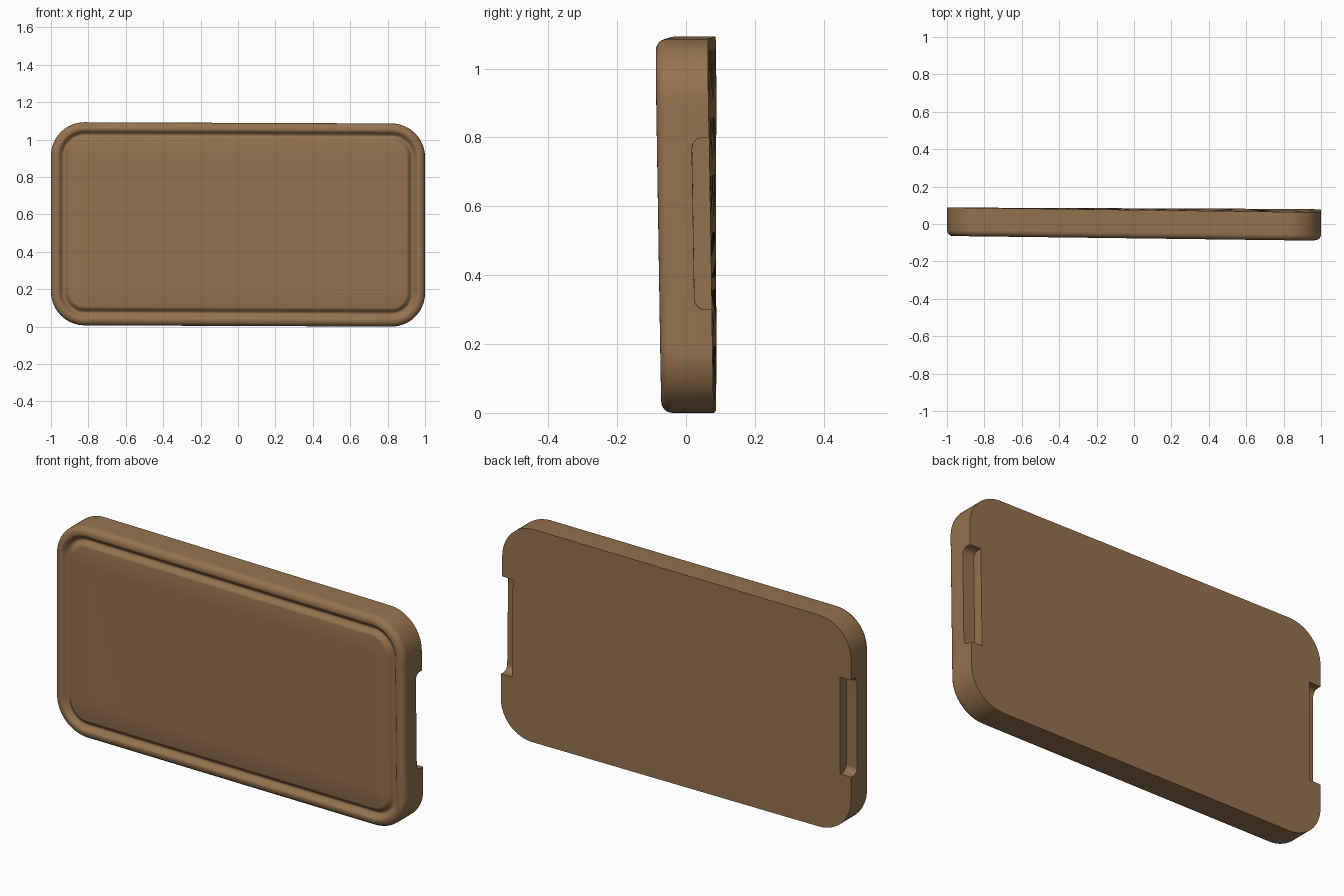
import bpy, bmesh, math
from mathutils import Vector

if "Cube" in bpy.data.objects:
    bpy.data.objects.remove(bpy.data.objects["Cube"])

W, H, T, R = 1.0, 0.543, 0.076, 0.18   # half width, half height, half thickness, corner radius
CZ = 0.55                               # centre height
SEG = 14

wood = bpy.data.materials.new("warm_brown_wood")
wood.diffuse_color = (0.30, 0.17, 0.077, 1)
wood.use_nodes = True
wood.node_tree.nodes["Principled BSDF"].inputs["Base Color"].default_value = wood.diffuse_color


def rounded_rect(a, b, r, n=SEG):
    """Counter-clockwise points of a rounded rectangle with half sizes a, b."""
    pts = []
    for k, (sx, sy) in enumerate([(1, 1), (-1, 1), (-1, -1), (1, -1)]):
        for i in range(n + 1):
            t = math.radians(90 * k + 90 * i / n)
            pts.append((sx * (a - r) + r * math.cos(t), sy * (b - r) + r * math.sin(t)))
    return pts


def loft(name, rings):
    """Skin a list of equal-length rings and cap both ends."""
    bm = bmesh.new()
    loops = [[bm.verts.new(p) for p in ring] for ring in rings]
    for a, b in zip(loops, loops[1:]):
        for i in range(len(a)):
            j = (i + 1) % len(a)
            bm.faces.new((a[i], a[j], b[j], b[i]))
    bm.faces.new(loops[0])
    bm.faces.new(loops[-1])
    bmesh.ops.recalc_face_normals(bm, faces=bm.faces)
    me = bpy.data.meshes.new(name)
    bm.to_mesh(me)
    bm.free()
    ob = bpy.data.objects.new(name, me)
    bpy.context.collection.objects.link(ob)
    me.materials.append(wood)
    return ob


# edge profile (inset, depth): sharp back edge, rounded front edge, juice groove
profile = [(0, T)]
for i in range(7):
    t = math.radians(90 * i / 6)
    profile.append((0.032 * (1 - math.cos(t)), -T + 0.032 * (1 - math.sin(t))))
for i in range(13):
    u = i / 12
    profile.append((0.037 + 0.062 * u, -T + 0.011 * (1 - math.cos(2 * math.pi * u))))

board = loft("cutting_board", [
    [(x, y, z + CZ) for x, z in rounded_rect(W - d, H - d, R - d)] for d, y in profile])

# finger grips cut into the back of both short sides
cutters = []
for side in (-1, 1):
    c = loft("grip_cutter", [
        [(x * side, y + 0.084, z + 0.557) for y, z in rounded_rect(0.058, 0.249, 0.03, 8)]
        for x in (0.938, 1.1)])
    c.hide_render = True
    cutters.append(c)
    m = board.modifiers.new("grip", 'BOOLEAN')
    m.object = c
    m.operation = 'DIFFERENCE'
    m.solver = 'EXACT'

bpy.context.view_layer.update()
dg = bpy.context.evaluated_depsgraph_get()
bm = bmesh.new()
bm.from_mesh(bpy.data.meshes.new_from_object(board.evaluated_get(dg)))
board.modifiers.clear()
for c in cutters:
    bpy.data.objects.remove(c)

# slice the big faces so that the board can warp smoothly
for axis, cuts in ((0, [-0.8 + 0.2 * i for i in range(9)]),
                   (2, [0.21 + 0.17 * i for i in range(5)])):
    for v in cuts:
        co, no = Vector((0, 0, 0)), Vector((0, 0, 0))
        co[axis], no[axis] = v, 1
        bmesh.ops.bisect_plane(bm, geom=bm.verts[:] + bm.edges[:] + bm.faces[:],
                               plane_co=co, plane_no=no)

# slight twist and tilt of the whole board
for v in bm.verts:
    u = (v.co.x + 1) / 2
    h = v.co.z / 1.1
    v.co.y += 0.012 * (1 - u) + u * (0.004 - 0.018 * h)
    v.co.z -= 0.004 * v.co.x
low = min(v.co.z for v in bm.verts)
for v in bm.verts:
    v.co.z -= low
bm.to_mesh(board.data)
bm.free()
board.data.materials.clear()
board.data.materials.append(wood)
for p in board.data.polygons:
    p.material_index = 0

bpy.context.view_layer.objects.active = board
board.select_set(True)
bpy.ops.object.shade_smooth_by_angle(angle=math.radians(35))
